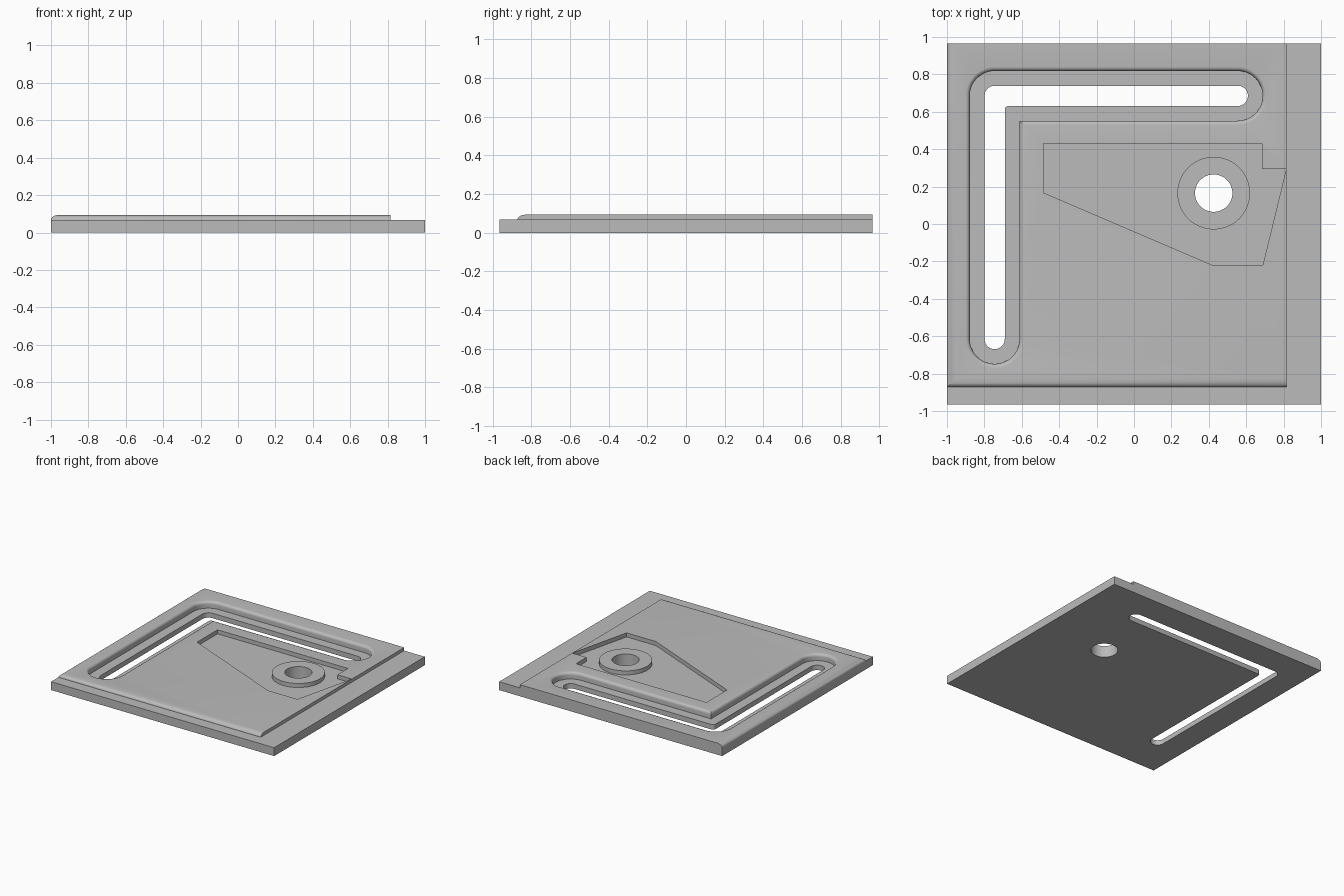
import bpy, bmesh
from math import sin, cos, pi, radians

cube = bpy.data.objects.get("Cube")
if cube:
    bpy.data.objects.remove(cube, do_unlink=True)

grey = bpy.data.materials.new("plain grey")
grey.use_nodes = True
colour = (0.5, 0.5, 0.5, 1)
grey.diffuse_color = colour
grey.node_tree.nodes["Principled BSDF"].inputs["Base Color"].default_value = colour

BACK, LEDGE, TOP = 0.965, 0.068, 0.094


def loft(name, layers):
    """Closed solid through outlines with equal point counts: [(outline, z), ...]."""
    bm = bmesh.new()
    rings = [[bm.verts.new((x, y, z)) for x, y in pts] for pts, z in layers]
    n = len(rings[0])
    for low, high in zip(rings, rings[1:]):
        for i in range(n):
            j = (i + 1) % n
            bm.faces.new((low[i], low[j], high[j], high[i]))
    bm.faces.new(rings[0][::-1])
    bm.faces.new(rings[-1])
    bmesh.ops.recalc_face_normals(bm, faces=bm.faces)
    mesh = bpy.data.meshes.new(name)
    bm.to_mesh(mesh)
    bm.free()
    mesh.materials.append(grey)
    ob = bpy.data.objects.new(name, mesh)
    bpy.context.collection.objects.link(ob)
    return ob


def rect(x0, y0, x1, y1):
    return [(x0, y0), (x1, y0), (x1, y1), (x0, y1)]


def arc(cx, cy, r, a0, a1, steps=24):
    angles = [radians(a0 + (a1 - a0) * i / steps) for i in range(steps + 1)]
    return [(cx + r * cos(a), cy + r * sin(a)) for a in angles]


def elbow(h, inner=0):
    """Outline of the L-shaped track at half width h, with round ends."""
    cx, cy, end_x, end_y = -0.745, 0.685, 0.555, -0.615
    if inner:
        corner = arc(cx + h + inner, cy - h - inner, inner, 90, 180, 6)
    else:
        corner = [(cx + h, cy - h)]
    return (arc(end_x, cy, h, 90, -90) + corner
            + arc(cx, end_y, h, 0, -180) + arc(cx, cy, h, 180, 90))


def combine(body, tool, operation):
    mod = body.modifiers.new(tool.name, 'BOOLEAN')
    mod.object, mod.operation, mod.solver = tool, operation, 'EXACT'
    bpy.context.view_layer.objects.active = body
    bpy.ops.object.modifier_apply(modifier=mod.name)
    bpy.data.objects.remove(tool, do_unlink=True)


# Base plate
plate = loft("slotted_plate", [(rect(-1, -BACK, 1, BACK), 0),
                               (rect(-1, -BACK, 1, BACK), LEDGE)])

# Raised layer, rounded along its front and right-hand edges
layers = [(rect(-1, -0.872, 0.815, BACK), 0.03)]
for i in range(9):
    a = i / 8 * pi / 2
    inset = 0.045 * (1 - cos(a))
    layers.append((rect(-1 + inset, -0.872 + inset, 0.815, BACK),
                   LEDGE + (TOP - LEDGE) * sin(a)))
combine(plate, loft("raised_layer", layers), 'UNION')

# Wide track groove with a rounded rim
r = 0.023
groove = [(elbow(0.133), 0.04)]
for i in range(7):
    a = i / 6 * pi / 2
    groove.append((elbow(0.156 - r * cos(a)), TOP - r + r * sin(a)))
groove.append((elbow(0.156), 0.15))
combine(plate, loft("groove_cutter", groove), 'DIFFERENCE')

# Narrow through slot along the track
slot = elbow(0.054, 0.02)
combine(plate, loft("slot_cutter", [(slot, -0.1), (slot, 0.15)]), 'DIFFERENCE')

# Shallow angular pocket
pocket = [(-0.485, 0.43), (-0.485, 0.168), (0.425, -0.222), (0.688, -0.222),
          (0.814, 0.295), (0.685, 0.295), (0.685, 0.43)]
combine(plate, loft("pocket_cutter", [(pocket, 0.061), (pocket, 0.15)]), 'DIFFERENCE')

# Round boss in the pocket and its through hole
for name, radius, z0, z1, op in (("boss", 0.194, 0.03, TOP, 'UNION'),
                                 ("hole_cutter", 0.1, -0.1, 0.15, 'DIFFERENCE')):
    circle = arc(0.426, 0.165, radius, 0, 360, 64)[:-1]
    combine(plate, loft(name, [(circle, z0), (circle, z1)]), op)

# Smooth fillets, sharp edges
bpy.ops.object.select_all(action='DESELECT')
plate.select_set(True)
bpy.context.view_layer.objects.active = plate
bpy.ops.object.shade_smooth_by_angle(angle=radians(30))
